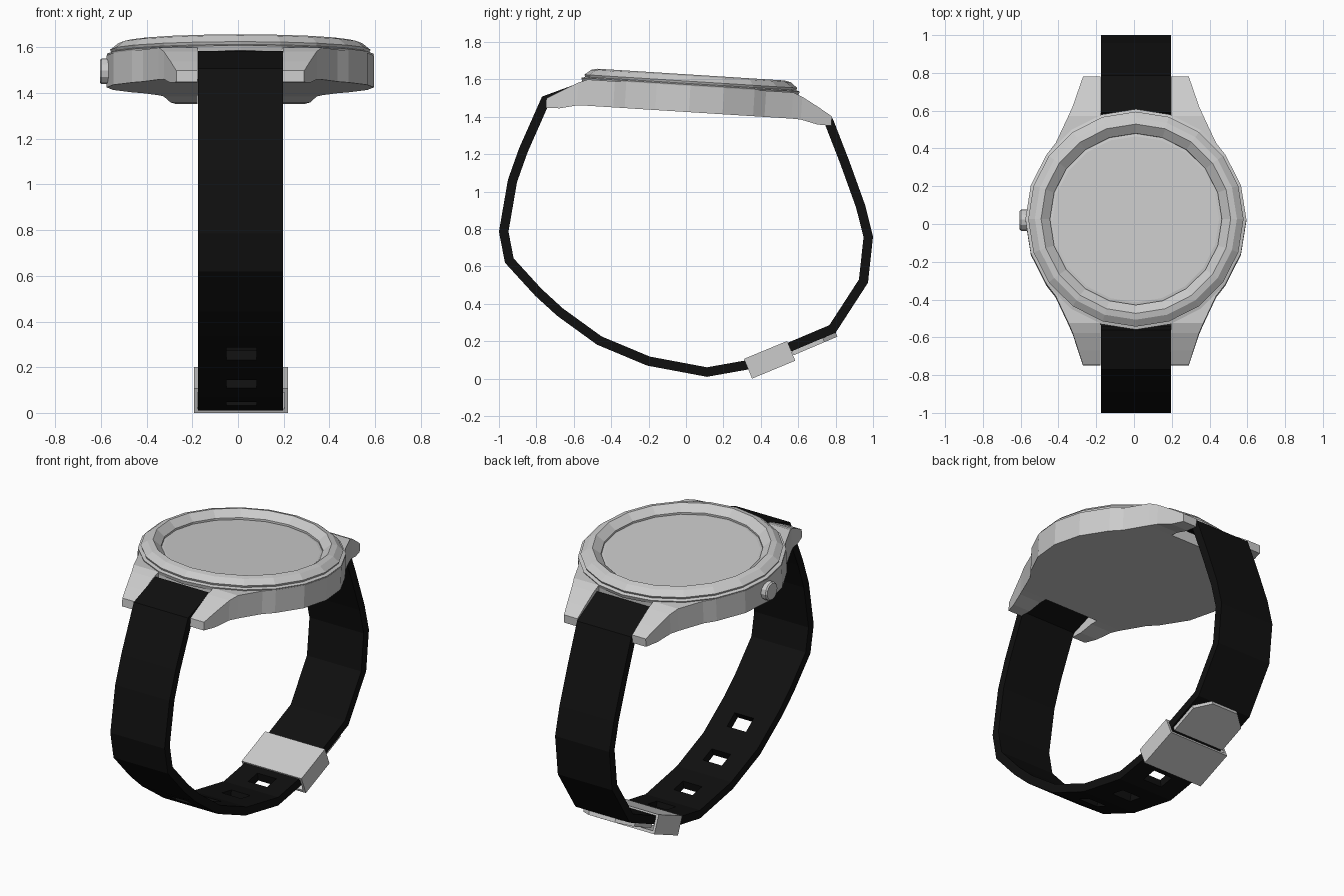
import bpy, bmesh
from math import radians, cos, sin, tau
from mathutils import Matrix, Vector

if "Cube" in bpy.data.objects:
    bpy.data.objects.remove(bpy.data.objects["Cube"])

# The watch head is tilted slightly towards the back
HEAD = Matrix.Translation((0.01, 0.02, 1.5)) @ Matrix.Rotation(radians(-3.6), 4, 'X')


def make(name, verts, faces, matrix=Matrix(), recalc=True):
    me = bpy.data.meshes.new(name)
    bm = bmesh.new()
    vs = [bm.verts.new(matrix @ Vector(v)) for v in verts]
    for f in faces:
        bm.faces.new([vs[i] for i in f])
    if recalc:
        bmesh.ops.recalc_face_normals(bm, faces=bm.faces[:])
    else:
        bmesh.ops.delete(bm, geom=[v for v in bm.verts if not v.link_faces], context='VERTS')
    bm.to_mesh(me)
    bm.free()
    ob = bpy.data.objects.new(name, me)
    bpy.context.collection.objects.link(ob)
    return ob


def loft(name, rings, matrix=Matrix(), caps=True, closed=False):
    n, m = len(rings[0]), len(rings)
    verts = [p for r in rings for p in r]
    faces = [(i % m * n + j, i % m * n + (j + 1) % n,
              (i + 1) % m * n + (j + 1) % n, (i + 1) % m * n + j)
             for i in range(m if closed else m - 1) for j in range(n)]
    if caps and not closed:
        faces += [tuple(range(n)), tuple(range((m - 1) * n, m * n))]
    return make(name, verts, faces, matrix)


def lathe(name, profile, sides, matrix):
    rings = [[(r * cos(tau * k / sides), r * sin(tau * k / sides), w)
              for k in range(sides)] for r, w in profile]
    return loft(name, rings, matrix)


def section(v, x0, x1, low, high):
    return [(x0, v, low), (x1, v, low), (x1, v, high), (x0, v, high)]


# Case body: rows across the 20-sided outline
half = [(0, .585), (.18, .556), (.344, .473), (.405, .425), (.55, .357)]
rows = [(-v, h) for v, h in half[:0:-1]] + half
loft("case_body", [section(v, -h, h, -.075, .065) for v, h in rows], HEAD)

# Four lugs, dropping towards their tips: distance, half width, bottom, top
lug = [(.55, .357, -.075, .065), (.60, .335, -.077, .045),
       (.69, .305, -.098, -.005), (.765, .28, -.10, -.05)]
for sx, side in ((-1, "left"), (1, "right")):
    for sy, end in ((-1, "front"), (1, "back")):
        loft(f"lug_{end}_{side}",
             [section(sy * v, sx * .187, sx * h, lo, hi) for v, h, lo, hi in lug], HEAD)

# Bezel and recessed glass
lathe("bezel", [(.578, .05), (.585, .072), (.565, .078), (.57, .09), (.535, .118),
                (.502, .126), (.455, .088), (.455, .06)], 20, HEAD)
lathe("glass", [(.457, .06), (.457, .076), (.44, .079)], 20, HEAD)

# Crown
lathe("crown", [(.05, 0), (.056, .008), (.056, .042), (.05, .05)], 12,
      HEAD @ Matrix.Translation((-.565, 0, -.005)) @ Matrix.Rotation(radians(-90), 4, 'Y'))

# Strap: outer path (y, z) from the front lugs round to the back lugs
path = [(-.56, 1.585), (-.77, 1.508), (-.893, 1.23), (-.952, 1.064), (-1, .786),
        (-.968, .62), (-.807, .444), (-.69, .337), (-.476, .182), (-.208, .07),
        (.112, .01), (.337, .05), (.80, .246), (.973, .513), (1, .76),
        (.957, .93), (.872, 1.166), (.785, 1.39), (.59, 1.50)]
hole_segments = (7, 8, 9, 10)
points, hole_rows = [], set()
for i, p in enumerate(path):
    points.append(Vector(p))
    if i in hole_segments:
        a, b = Vector(p), Vector(path[i + 1])
        t = .047 / (b - a).length
        hole_rows.add(len(points))
        points += [a.lerp(b, .5 - t), a.lerp(b, .5 + t)]
xs = (-.175, -.05, .08, .197)
faces = [(i * 4 + j, i * 4 + j + 1, i * 4 + j + 5, i * 4 + j + 4)
         for i in range(len(points) - 1) for j in range(3)
         if not (i in hole_rows and j == 1)]
strap = make("strap", [(x, p.x, p.y) for p in points for x in xs], faces, recalc=False)
solid = strap.modifiers.new("thickness", 'SOLIDIFY')
solid.thickness, solid.offset, solid.use_even_offset = .05, 1, True
black = bpy.data.materials.new("black_rubber")
black.diffuse_color = (.005, .005, .005, 1)
black.use_nodes = True
black.node_tree.nodes["Principled BSDF"].inputs["Base Color"].default_value = black.diffuse_color
strap.data.materials.append(black)

# Buckle: open sleeve round the strap
B = Matrix.Translation((.013, .447, .101)) @ Matrix.Rotation(radians(22.5), 4, 'X')
loft("buckle", [section(v, -w, w, -h, h) for v, w, h in
                ((-.125, .205, .057), (.125, .205, .057), (.125, .19, .04), (-.125, .19, .04))],
     B, closed=True)

# Clasp tongue with clipped corners under the strap
T = Matrix.Translation((.011, .69, .187)) @ Matrix.Rotation(radians(23), 4, 'X')
outline = [(-.175, -.13), (.175, -.13), (.175, .05), (.09, .125), (-.09, .125), (-.175, .05)]
loft("clasp_tongue", [[(x, y, z) for x, y in outline] for z in (-.012, .012)], T)
